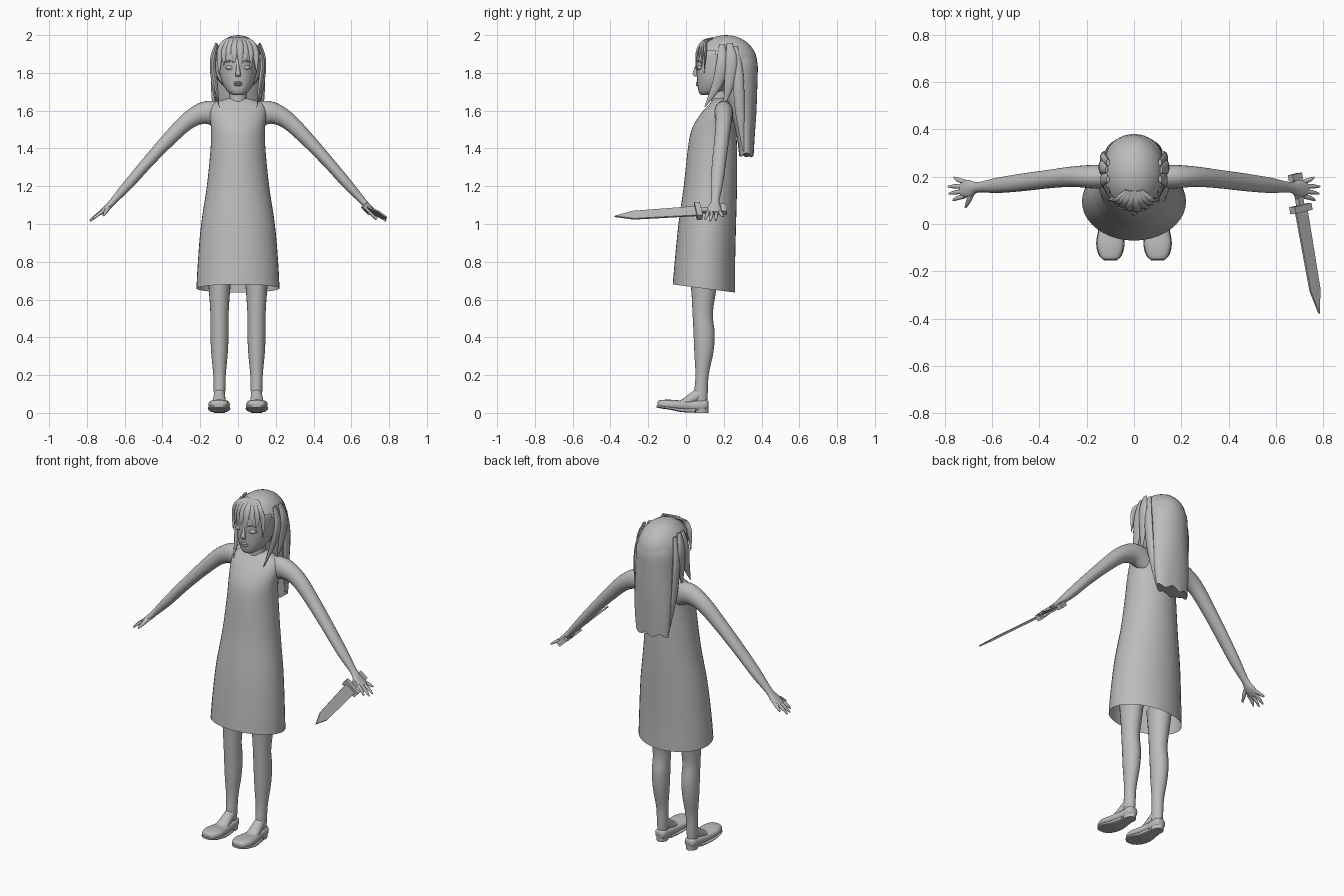
import bpy, bmesh, math
from mathutils import Vector, Matrix

old = bpy.data.objects.get("Cube")
if old:
    bpy.data.objects.remove(old, do_unlink=True)

grey = bpy.data.materials.new("plain_grey")
grey.use_nodes = True
GREY_VALUE = (0.5, 0.5, 0.5, 1)
grey.diffuse_color = GREY_VALUE
grey.node_tree.nodes["Principled BSDF"].inputs["Base Color"].default_value = GREY_VALUE

X, Y, Z = Vector((1, 0, 0)), Vector((0, 1, 0)), Vector((0, 0, 1))


def finish(name, bm, smooth=True):
    """Turn a bmesh into a named object with the shared material."""
    bmesh.ops.recalc_face_normals(bm, faces=bm.faces)
    mesh = bpy.data.meshes.new(name)
    bm.to_mesh(mesh)
    bm.free()
    mesh.materials.append(grey)
    obj = bpy.data.objects.new(name, mesh)
    bpy.context.collection.objects.link(obj)
    if smooth:
        bpy.ops.object.select_all(action="DESELECT")
        obj.select_set(True)
        bpy.context.view_layer.objects.active = obj
        bpy.ops.object.shade_smooth_by_angle(angle=math.radians(50))
    return obj


def spline(keys, steps):
    """Catmull-Rom samples through rows of numbers of any length."""
    rows = [Vector(k) for k in keys]
    rows = [rows[0]] + rows + [rows[-1]]
    out = []
    for a, b, c, d in zip(rows, rows[1:], rows[2:], rows[3:]):
        for i in range(steps):
            t = i / steps
            out.append(b + (c - a) * t / 2 + (a * 2 - b * 5 + c * 4 - d) * t * t / 2
                       + (b * 3 - a - c * 3 + d) * t ** 3 / 2)
    return out + [rows[-1]]


def loft(name, keys, side=X, axis=None, seg=24, steps=4, caps=(True, True), edit=None, square=1):
    """Skin ellipses along a path; each key holds x, y, z, side radius, other radius."""
    bm = bmesh.new()
    rows = spline(keys, steps)
    pts = [Vector(r[:3]) for r in rows]
    rings = []
    for i, (p, r) in enumerate(zip(pts, rows)):
        tangent = axis or (pts[min(i + 1, len(pts) - 1)] - pts[max(i - 1, 0)]).normalized()
        u = (side - tangent * side.dot(tangent)).normalized()
        v = tangent.cross(u)
        ring = []
        for k in range(seg):
            t = math.tau * k / seg
            c, s = math.cos(t), math.sin(t)
            c, s = (math.copysign(abs(w) ** square, w) for w in (c, s))
            ring.append(bm.verts.new(p + u * c * max(r[3], .001) + v * s * max(r[4], .001)))
        rings.append(ring)
    for a, b in zip(rings, rings[1:]):
        for k in range(seg):
            n = (k + 1) % seg
            bm.faces.new((a[k], a[n], b[n], b[k]))
    for use, ring in zip(caps, (rings[0], rings[-1])):
        if use:
            bm.faces.new(ring)
    if edit:
        for vert in bm.verts:
            edit(vert.co)
    return finish(name, bm)


def column(name, rows, x=0, **options):
    """Upright loft from rows of height, half width, front y and back y."""
    keys = [(x, (f + b) / 2, z, w, (b - f) / 2) for z, w, f, b in rows]
    return loft(name, keys, axis=Z, **options)


def ball(name, centre, radii, keep=None):
    bm = bmesh.new()
    bmesh.ops.create_uvsphere(bm, u_segments=32, v_segments=20, radius=1)
    bmesh.ops.transform(bm, verts=bm.verts, matrix=Matrix.Translation(centre) @ Matrix.Diagonal((*radii, 1)))
    if keep:
        gone = [f for f in bm.faces if not keep(f.calc_center_median())]
        bmesh.ops.delete(bm, geom=gone, context="FACES")
    return finish(name, bm)


# Dress: hollow at the hem, which drops towards the back
def drop_hem(co):
    co.z -= max(0, 1 - (co.z - .68) / .2) * .13 * (co.y + .07)


column("dress", [(.68, .22, -.07, .26), (.8, .213, -.06, .26), (1, .195, -.04, .265),
                 (1.2, .165, -.012, .27), (1.4, .145, .01, .27), (1.5, .143, .03, .265),
                 (1.58, .15, .075, .255), (1.63, .14, .12, .245), (1.655, .09, .14, .235),
                 (1.667, .04, .15, .22)],
       seg=40, caps=(False, True), edit=drop_hem)

# Neck and head
column("neck", [(1.6, .06, .13, .24), (1.66, .046, .135, .23), (1.75, .045, .13, .24)])
column("head", [(1.682, .018, .085, .13), (1.69, .04, .072, .17), (1.71, .062, .064, .22),
                (1.75, .085, .06, .27), (1.8, .098, .057, .31), (1.86, .103, .055, .34),
                (1.91, .1, .065, .34), (1.96, .07, .11, .29)], seg=32, square=.9)

# Face: nose, lips, closed lids and brow ridges
loft("nose", [(0, .062, 1.855, .008, .006), (0, .055, 1.825, .009, .011),
              (0, .047, 1.795, .014, .012), (0, .056, 1.78, .012, .008)], axis=Z, seg=14)
for name, z in (("upper_lip", 1.748), ("lower_lip", 1.737)):
    ball(name, (0, .061, z), (.024, .009, .006))
for s, word in ((1, "left"), (-1, "right")):
    ball(word + "_eyelid", (s * .043, .074, 1.828), (.022, .016, .013))
    loft(word + "_brow", [(s * .02, .06, 1.857, .004, .004), (s * .045, .066, 1.863, .005, .005),
                          (s * .075, .088, 1.856, .003, .003)], side=Z, seg=8)

# Hair cap with an open face, and the long fall behind
ball("hair_cap", (0, .212, 1.852), (.132, .165, .148),
     lambda c: c.z > 1.72 and (c.y > .17 or c.z > 1.9 + (.17 - c.y) * .3))


def ragged(co):
    if co.z < 1.42:
        co.z += .012 * math.sin(co.x * 70)


loft("back_hair", [(0, .27, 1.93, .085, .07), (0, .27, 1.86, .118, .107), (0, .278, 1.75, .122, .1),
                   (0, .3, 1.6, .12, .073), (0, .315, 1.48, .115, .05), (0, .32, 1.365, .105, .038)],
     axis=Z, seg=36, edit=ragged)


def strand(name, points, width, depth, side):
    """Hair lock that swells from its root and tapers to a point."""
    swell = (.5, 1, .9, .08) if len(points) == 4 else (.5, 1, .08)
    loft(name, [(*p, width * k, depth * k) for p, k in zip(points, swell)], side=side, seg=10)


# Fringe fanned from the crown
for i, (x, z) in enumerate(((-.1, 1.79), (-.075, 1.84), (-.05, 1.83), (-.02, 1.85),
                            (.012, 1.81), (.04, 1.85), (.068, 1.82), (.098, 1.8))):
    y = .047 + abs(x) * .5
    strand(f"fringe_{i}", [(x * .3, .14, 1.985), (x * .65, .085 + abs(x) * .2, 1.962),
                           (x * .95, y + .006, 1.905), (x, y, z)], .019, .009, X)

# Paired parts
for s, word in ((1, "left"), (-1, "right")):
    # Side locks of hair: one forward, one hanging, one behind the shoulder
    strand(word + "_front_lock", [(s * .11, .19, 1.95), (s * .13, .19, 1.85),
                                  (s * .118, .165, 1.74), (s * .1, .1, 1.62)], .03, .013, Y)
    strand(word + "_side_lock", [(s * .115, .23, 1.955), (s * .136, .24, 1.87),
                                 (s * .13, .23, 1.75), (s * .115, .2, 1.62)], .03, .013, Y)
    strand(word + "_rear_lock", [(s * .11, .26, 1.94), (s * .128, .275, 1.8),
                                 (s * .12, .285, 1.6), (s * .1, .305, 1.38)], .028, .016, Y)

    # Arm running into the flat palm
    arm = [(.09, .2, 1.575, .05, .07), (.17, .2, 1.59, .05, .06), (.26, .2, 1.55, .043, .046),
           (.36, .19, 1.455, .039, .038), (.48, .175, 1.325, .037, .031), (.58, .163, 1.21, .032, .027),
           (.66, .155, 1.122, .022, .018), (.695, .15, 1.085, .036, .016), (.73, .15, 1.057, .035, .011)]
    loft(word + "_arm", [(s * k[0], *k[1:]) for k in arm], side=Y)

    # Fingers and thumb from knuckle to tip
    fingers = {"index": (.118, .1, .765, 1.025), "middle": (.139, .128, .782, 1.015),
               "ring": (.16, .158, .785, 1.018), "little": (.178, .197, .76, 1.04)}
    for finger, (y, tip_y, tip_x, tip_z) in fingers.items():
        loft(f"{word}_{finger}_finger", [(s * .715, y, 1.067, .01, .01),
             (s * (.73 + tip_x) / 2, (y + tip_y) / 2, (1.062 + tip_z) / 2, .009, .008),
             (s * tip_x, tip_y, tip_z, .004, .004)], side=Y, seg=10)
    loft(word + "_thumb", [(s * .685, .135, 1.09, .014, .012), (s * .698, .1, 1.068, .011, .01),
                           (s * .712, .07, 1.045, .005, .005)], side=X, seg=10)

    # Leg, instep, shoe and heel
    column(word + "_leg", [(.03, .025, .04, .11), (.1, .03, .043, .115), (.2, .033, .05, .12),
                           (.32, .044, .044, .145), (.42, .048, .04, .152), (.52, .048, .035, .142),
                           (.62, .054, .03, .155), (.75, .065, .02, .175)], x=s * .098)
    loft(word + "_instep", [(s * .098, .08, .11, .027, .03), (s * .099, .04, .08, .032, .03),
                            (s * .1, -.02, .05, .038, .02), (s * .1, -.08, .04, .04, .015)], seg=20)
    loft(word + "_shoe", [(s * .1, -.152, .045, .022, .012), (s * .1, -.14, .046, .041, .021),
                          (s * .1, -.09, .044, .057, .026), (s * .1, -.03, .04, .05, .026),
                          (s * .098, .04, .038, .039, .028), (s * .098, .1, .042, .034, .028),
                          (s * .098, .118, .044, .02, .018)], axis=Y, square=.75)
    column(word + "_heel", [(0, .03, .045, .118), (.035, .034, .035, .12)], x=s * .098, steps=1)
    loft(word + "_sole", [(s * .1, -.155, .034, .025, .006), (s * .1, -.13, .031, .05, .007),
                          (s * .1, -.08, .024, .06, .008), (s * .1, -.02, .014, .05, .01),
                          (s * .098, .05, .014, .038, .012)], axis=Y, square=.6)

# Short sword: local y runs to the tip, local x across the blade
start, tip = Vector((.682, .2, 1.078)), Vector((.782, -.378, 1.04))
along = (tip - start).normalized()
across = (Vector((.72, 0, -.69)) - along * along.dot(Vector((.72, 0, -.69)))).normalized()
length = (tip - start).length


def sword_part(name, outline, thick):
    """Mirrored outline of distance and half width, extruded to a plate."""
    bm = bmesh.new()
    normal = along.cross(across) * thick
    loop = [(d, w) for d, w in outline] + [(d, -w) for d, w in reversed(outline) if w]
    face = bm.faces.new([bm.verts.new(start + along * d + across * w - normal / 2) for d, w in loop])
    new = bmesh.ops.extrude_face_region(bm, geom=[face])["geom"]
    bmesh.ops.translate(bm, verts=[g for g in new if isinstance(g, bmesh.types.BMVert)], vec=normal)
    finish(name, bm, smooth=False)


sword_part("sword_blade", [(.15, .034), (length - .1, .029), (length, 0)], .009)
sword_part("sword_guard", [(.122, .05), (.152, .05)], .035)
sword_part("sword_grip", [(.01, .014), (.13, .014)], .022)
sword_part("sword_pommel", [(-.012, .028), (.016, .028)], .03)
